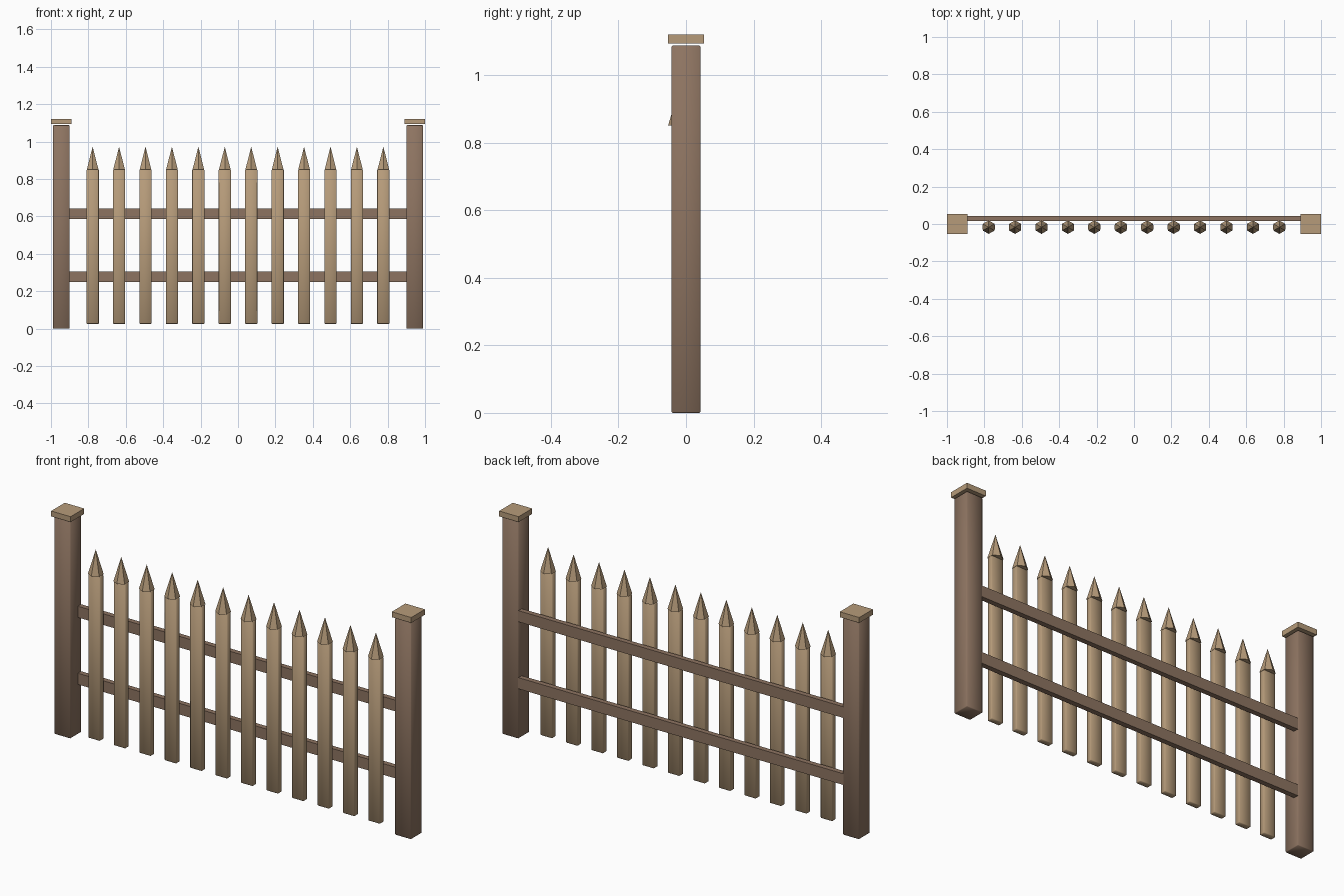
import bpy

cube = bpy.data.objects.get("Cube")
if cube:
    bpy.data.objects.remove(cube)


def make_material(name, rgb):
    mat = bpy.data.materials.new(name)
    mat.use_nodes = True
    mat.diffuse_color = (*rgb, 1)
    mat.node_tree.nodes["Principled BSDF"].inputs["Base Color"].default_value = (*rgb, 1)
    return mat


brown = make_material("brown wood", (0.27, 0.175, 0.12))
tan = make_material("tan wood", (0.47, 0.33, 0.195))


def box(name, low, high, mat, bevel=0.0):
    """Box between two corners; a bevelled box is softened with smooth shading."""
    centre = [(a + b) / 2 for a, b in zip(low, high)]
    bpy.ops.mesh.primitive_cube_add(size=1, location=centre)
    obj = bpy.context.object
    obj.name = name
    obj.scale = [b - a for a, b in zip(low, high)]
    bpy.ops.object.transform_apply(location=False, rotation=False, scale=True)
    obj.data.materials.append(mat)
    if bevel:
        mod = obj.modifiers.new("soft edges", "BEVEL")
        mod.width = bevel
        mod.segments = 1
        bpy.ops.object.shade_smooth()
    return obj


# Posts with flat caps floating just above them
for side, x in (("right", -0.945), ("left", 0.945)):
    box(side + "_post", (x - 0.045, -0.043, 0), (x + 0.045, 0.043, 1.087), brown, 0.003)
    box(side + "_post_cap", (x - 0.054, -0.054, 1.093), (x + 0.054, 0.054, 1.12), tan)

# Horizontal rails behind the pickets
for name, z in (("lower_rail", 0.25), ("upper_rail", 0.586)):
    box(name, (-0.902, 0.016, z), (0.902, 0.042, z + 0.056), brown)

# Evenly spaced pickets with six-sided points
count, spacing, picket_y = 12, 0.1413, -0.017
for i in range(count):
    x = (i - (count - 1) / 2) * spacing
    box(f"picket_{i + 1}", (x - 0.033, picket_y - 0.015, 0.025),
        (x + 0.033, picket_y + 0.015, 0.85), tan, 0.003)
    bpy.ops.mesh.primitive_cone_add(vertices=6, radius1=0.036, radius2=0, depth=0.122,
                                    location=(x, picket_y, 0.911))
    tip = bpy.context.object
    tip.name = f"picket_point_{i + 1}"
    tip.data.materials.append(tan)
